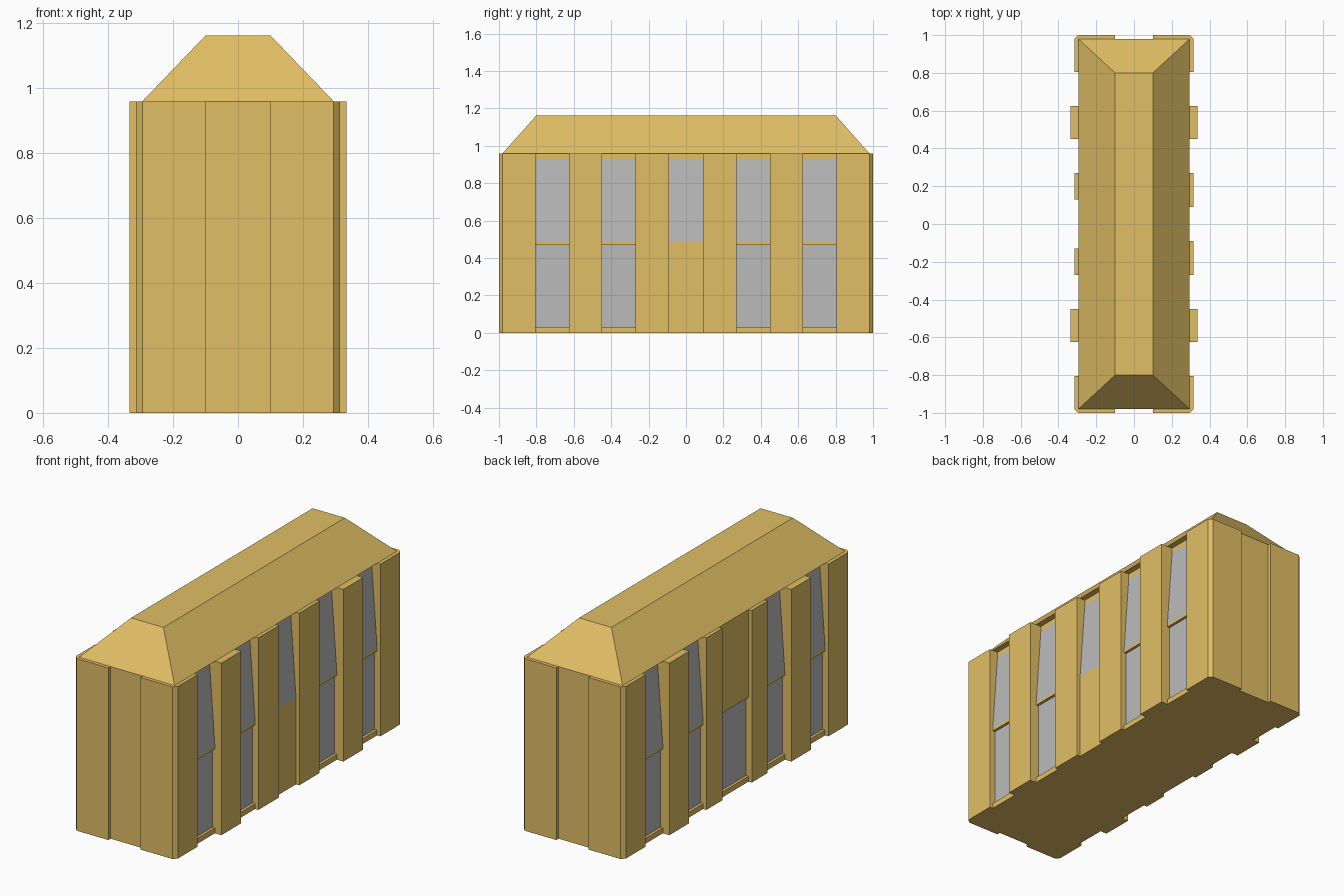
import bpy, bmesh

if "Cube" in bpy.data.objects:
    bpy.data.objects.remove(bpy.data.objects["Cube"])

WALL_TOP = 0.96
REC = 0.263      # back of the window recesses
FACE = 0.295     # main wall plane
PIER = 0.315     # narrow piers and corners
WIDE = 0.335     # wide piers

tan = bpy.data.materials.new("tan_stone")
tan.diffuse_color = (0.76, 0.52, 0.13, 1)
tan.use_nodes = True
tan.node_tree.nodes["Principled BSDF"].inputs["Base Color"].default_value = tan.diffuse_color
grey = bpy.data.materials.new("grey_glass")
grey.diffuse_color = (0.5, 0.5, 0.5, 1)
grey.use_nodes = True
grey.node_tree.nodes["Principled BSDF"].inputs["Base Color"].default_value = grey.diffuse_color


def make(name, verts, faces, glass=()):
    mesh = bpy.data.meshes.new(name)
    mesh.from_pydata(verts, [], faces)
    mesh.materials.append(tan)
    mesh.materials.append(grey)
    for i in glass:
        mesh.polygons[i].material_index = 1
    obj = bpy.data.objects.new(name, mesh)
    bpy.context.collection.objects.link(obj)
    return obj


def side_plan(mid):
    """Plan of one long side, front to back; mid = half width of middle bay."""
    half = [(0.1, -0.98), (0.1, -1), (FACE, -1), (PIER, -0.98), (PIER, -0.805),
            (REC, -0.805), (REC, -0.625), (WIDE, -0.625), (WIDE, -0.45),
            (REC, -0.45), (REC, -0.27), (PIER, -0.27), (PIER, -mid), (REC, -mid)]
    return half + [(x, -y) for x, y in reversed(half)]


# Walls: piers and corners extruded from the plan, left open behind the bays
plan = side_plan(0.09) + [(-x, -y) for x, y in side_plan(0.13)]
n = len(plan)
verts = [(x, y, z) for z in (0, WALL_TOP) for x, y in plan]
faces = [list(reversed(range(n))), list(range(n, 2 * n))]
for i in range(n):
    j = (i + 1) % n
    if not (abs(plan[i][0]) == REC and plan[i][0] == plan[j][0]):
        faces.append([i, j, n + j, n + i])
make("walls", verts, faces)


# Bays: an (x, z) profile swept across the gap between two piers
def bay(name, profile, glass, y0, y1, side):
    verts, faces = [], []
    for x, z in profile:
        verts += [(side * x, side * y0, z), (side * x, side * y1, z)]
    for i in range(len(profile) - 1):
        a = 2 * i
        faces.append([a, a + 1, a + 3, a + 2])
    make(name, verts, faces, glass)


top = [(FACE, 0.485), (REC, 0.93), (REC, WALL_TOP)]
bottom = [(REC, 0), (FACE, 0), (FACE, 0.03), (0.28, 0.03), (0.28, 0.47), (FACE, 0.47)]
window = bottom + top

for side, label in ((1, "right"), (-1, "left")):
    for k, (a, b) in enumerate(((-0.805, -0.625), (-0.45, -0.27),
                                (0.27, 0.45), (0.625, 0.805))):
        bay(f"{label}_window_{k + 1}", window, (3, 6), a, b, side)

# Middle bays: upper window on the right, doorway on the left
bay("right_upper_window", [(REC, 0), (FACE, 0)] + top, (2,), -0.09, 0.09, 1)
bay("left_doorway", bottom + [(FACE, WALL_TOP), (REC, WALL_TOP)], (3,), -0.13, 0.13, -1)

# Roof: flat-topped hip
rings = [(FACE, 0.98, WALL_TOP), (0.1, 0.8, 1.163)]
verts = [(sx * x, sy * y, z) for x, y, z in rings
         for sx, sy in ((-1, -1), (1, -1), (1, 1), (-1, 1))]
faces = [[3, 2, 1, 0], [4, 5, 6, 7]]
faces += [[i, (i + 1) % 4, 4 + (i + 1) % 4, 4 + i] for i in range(4)]
make("roof", verts, faces)
